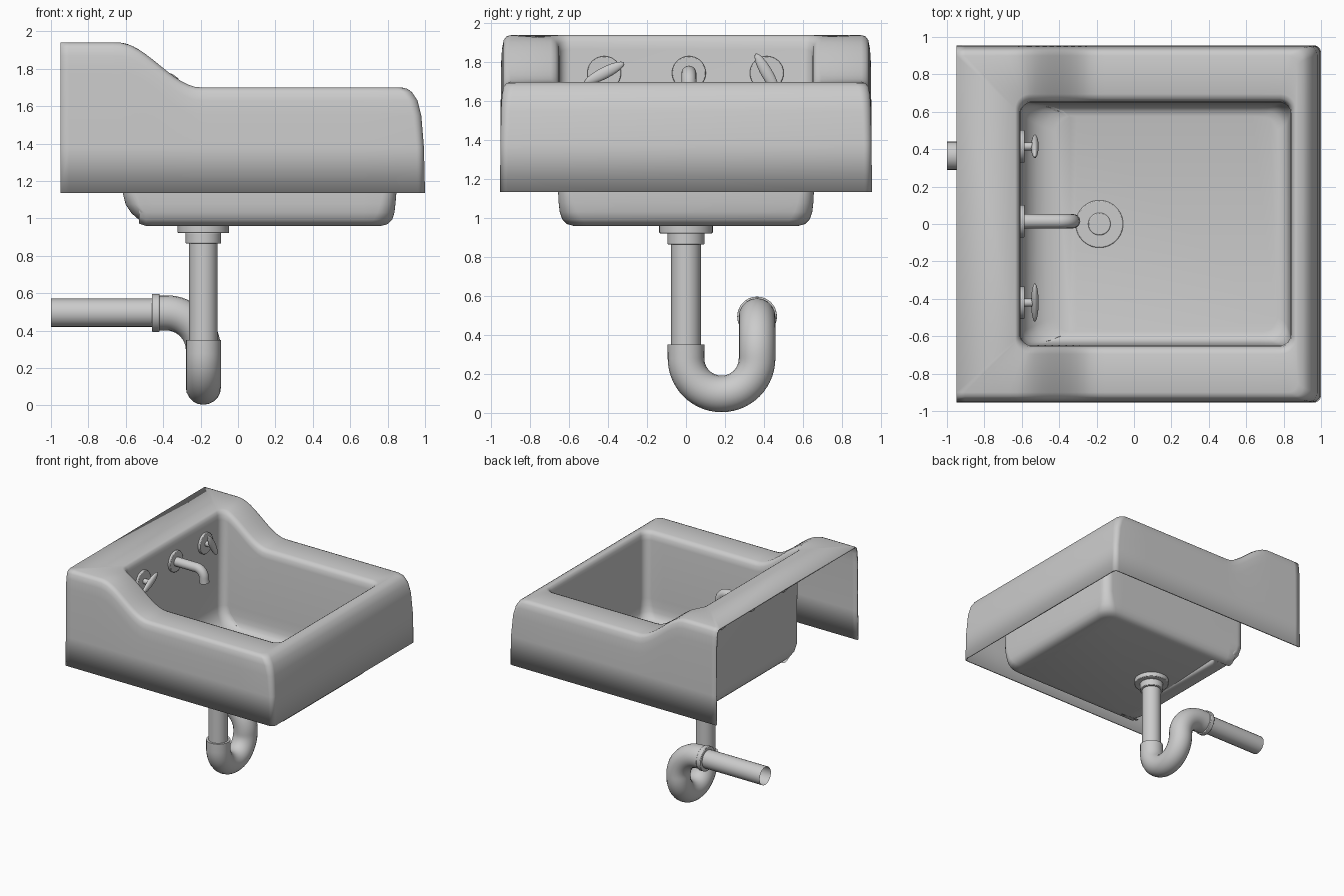
import bpy, bmesh, math
from mathutils import Vector

cube = bpy.data.objects.get("Cube")
if cube:
    bpy.data.objects.remove(cube, do_unlink=True)

mat = bpy.data.materials.new("light_grey")
mat.use_nodes = True
grey = (0.6, 0.6, 0.6, 1)
mat.diffuse_color = grey
mat.node_tree.nodes["Principled BSDF"].inputs["Base Color"].default_value = grey


def finish(ob, name, angle=40):
    ob.name = name
    ob.data.materials.clear()
    ob.data.materials.append(mat)
    bpy.ops.object.select_all(action="DESELECT")
    ob.select_set(True)
    bpy.context.view_layer.objects.active = ob
    bpy.ops.object.shade_smooth_by_angle(angle=math.radians(angle))
    return ob


def cylinder(name, a, b, r, bevel=0.005):
    a, b = Vector(a), Vector(b)
    bpy.ops.mesh.primitive_cylinder_add(vertices=40, radius=r, depth=(b - a).length, location=(a + b) / 2)
    ob = bpy.context.object
    ob.rotation_mode = "QUATERNION"
    ob.rotation_quaternion = (b - a).to_track_quat("Z", "Y")
    mod = ob.modifiers.new("soft_edge", "BEVEL")
    mod.width, mod.segments = bevel, 2
    return finish(ob, name)


def tube(name, points, r, caps=True):
    cu = bpy.data.curves.new(name, "CURVE")
    cu.dimensions = "3D"
    cu.bevel_depth, cu.bevel_resolution, cu.use_fill_caps = r, 8, caps
    sp = cu.splines.new("POLY")
    sp.points.add(len(points) - 1)
    for p, co in zip(sp.points, points):
        p.co = (*co, 1)
    ob = bpy.data.objects.new(name, cu)
    bpy.context.collection.objects.link(ob)
    bpy.ops.object.select_all(action="DESELECT")
    ob.select_set(True)
    bpy.context.view_layer.objects.active = ob
    bpy.ops.object.convert(target="MESH")
    return finish(bpy.context.object, name)


def arc(centre, u, v, r, start, end, n=16):
    c, u, v = Vector(centre), Vector(u), Vector(v)
    angles = [math.radians(start + (end - start) * i / n) for i in range(n + 1)]
    return [c + r * (math.cos(t) * u + math.sin(t) * v) for t in angles]


# Sink shell: nested loops from skirt hem, over the rim, down into the basin
def rim_height(x):
    t = min(max((x + 0.64) / 0.44, 0), 1)
    return 1.94 - 0.24 * t * t * (3 - 2 * t)


K = 8
SIDE = [-0.53 + 1.2 * i / 32 for i in range(33)]
BACK = -0.95


def loop(x0, x1, hy, r, z, on_rim):
    half = []
    for i in range(K + 1):
        t = math.pi / 2 * i / K
        if x0 == BACK:
            half.append((BACK + 0.37 * i / K, -hy))
        else:
            half.append((x0 + r - r * math.cos(t), -hy + r - r * math.sin(t)))
    half += [(x, -hy) for x in SIDE]
    for i in range(K + 1):
        t = math.pi / 2 * i / K
        half.append((x1 - r + r * math.sin(t), -hy + r - r * math.cos(t)))
    pts = half + [(x, -y) for x, y in reversed(half)]
    return [(x, y, rim_height(x) + z if on_rim else z) for x, y in pts]


# back x, front x, half width, corner radius, height, height measured from rim
sections = [
    (BACK, 1.0, 0.955, 0.04, 1.135, False),
    (BACK, 0.994, 0.953, 0.04, 1.38, False),
    (BACK, 0.98, 0.95, 0.045, -0.15, True),
    (BACK, 0.96, 0.945, 0.05, -0.07, True),
    (BACK, 0.93, 0.936, 0.05, -0.025, True),
    (BACK, 0.905, 0.922, 0.05, -0.007, True),
    (BACK, 0.875, 0.9, 0.05, 0, True),
    (-0.635, 0.865, 0.695, 0.08, 0, True),
    (-0.622, 0.852, 0.672, 0.07, -0.008, True),
    (-0.61, 0.842, 0.656, 0.06, -0.03, True),
    (-0.606, 0.838, 0.65, 0.06, -0.07, True),
    (-0.605, 0.835, 0.645, 0.06, 1.14, False),
    (-0.59, 0.83, 0.642, 0.07, 1.08, False),
    (-0.56, 0.825, 0.637, 0.08, 1.035, False),
    (-0.52, 0.815, 0.625, 0.09, 1.0, False),
    (-0.47, 0.795, 0.605, 0.09, 0.98, False),
    (-0.42, 0.765, 0.575, 0.08, 0.972, False),
]
bm = bmesh.new()
rings = [[bm.verts.new(p) for p in loop(*s)] for s in sections]
for a, b in zip(rings, rings[1:]):
    n = len(a)
    for i in range(n):
        j = (i + 1) % n
        bm.faces.new((a[i], a[j], b[j], b[i]))
bm.faces.new(rings[-1])
# The wall side stays open
bmesh.ops.delete(bm, geom=[f for f in bm.faces if all(v.co.x < BACK + 0.001 for v in f.verts)], context="FACES")
me = bpy.data.meshes.new("sink_shell")
bm.to_mesh(me)
bm.free()
shell = bpy.data.objects.new("sink_shell", me)
bpy.context.collection.objects.link(shell)
solid = shell.modifiers.new("wall_thickness", "SOLIDIFY")
solid.thickness, solid.offset = 0.012, -1
finish(shell, "sink_shell", 50)

# Drain and waste fittings
DX = -0.185
cylinder("drain_ring", (DX, 0, 0.965), (DX, 0, 0.978), 0.127)
cylinder("drain_plug", (DX, 0, 0.965), (DX, 0, 0.984), 0.06)
cylinder("drain_flange", (DX, 0, 0.922), (DX, 0, 0.965), 0.138)
cylinder("drain_nut", (DX, 0, 0.865), (DX, 0, 0.925), 0.095)
tube("drop_pipe", [(DX, 0, 0.9), (DX, 0, 0.3)], 0.076)

# Trap: U bend, then elbow toward the wall
PY, PZ = 0.365, 0.495
path = [Vector((DX, 0, 0.35))]
path += arc((DX, PY / 2, 0.28), (0, 1, 0), (0, 0, 1), PY / 2, 180, 360, 28)
path += arc((DX - 0.2, PY, PZ - 0.2), (1, 0, 0), (0, 0, 1), 0.2, 0, 90)
path.append(Vector((-0.43, PY, PZ)))
tube("trap_bend", path, 0.094)
cylinder("trap_collar", (-0.46, PY, PZ), (-0.42, PY, PZ), 0.102)
tube("wall_pipe", [(-0.44, PY, PZ), (-1.0, PY, PZ)], 0.076, caps=False)

# Spout and two lever taps on the back wall
TZ, SY = 1.745, 0.015
cylinder("spout_plate", (-0.635, SY, TZ), (-0.585, SY, TZ), 0.087)
path = [Vector((-0.6, SY, TZ))]
path += arc((-0.4, SY, TZ - 0.07), (1, 0, 0), (0, 0, 1), 0.07, 90, 0, 12)
path.append(Vector((-0.325, SY, 1.635)))
tube("spout", path, 0.038)

for side, y, angle in (("right", -0.42, 27), ("left", 0.415, -60)):
    cylinder(side + "_tap_plate", (-0.635, y, TZ), (-0.585, y, TZ), 0.087)
    cylinder(side + "_tap_stem", (-0.59, y, TZ), (-0.535, y, TZ), 0.022)
    bpy.ops.mesh.primitive_uv_sphere_add(segments=24, ring_count=14, radius=1, location=(-0.53, y, TZ))
    lever = bpy.context.object
    lever.scale = (0.02, 0.115, 0.03)
    lever.rotation_euler = (math.radians(angle), 0, 0)
    finish(lever, side + "_tap_lever", 60)
